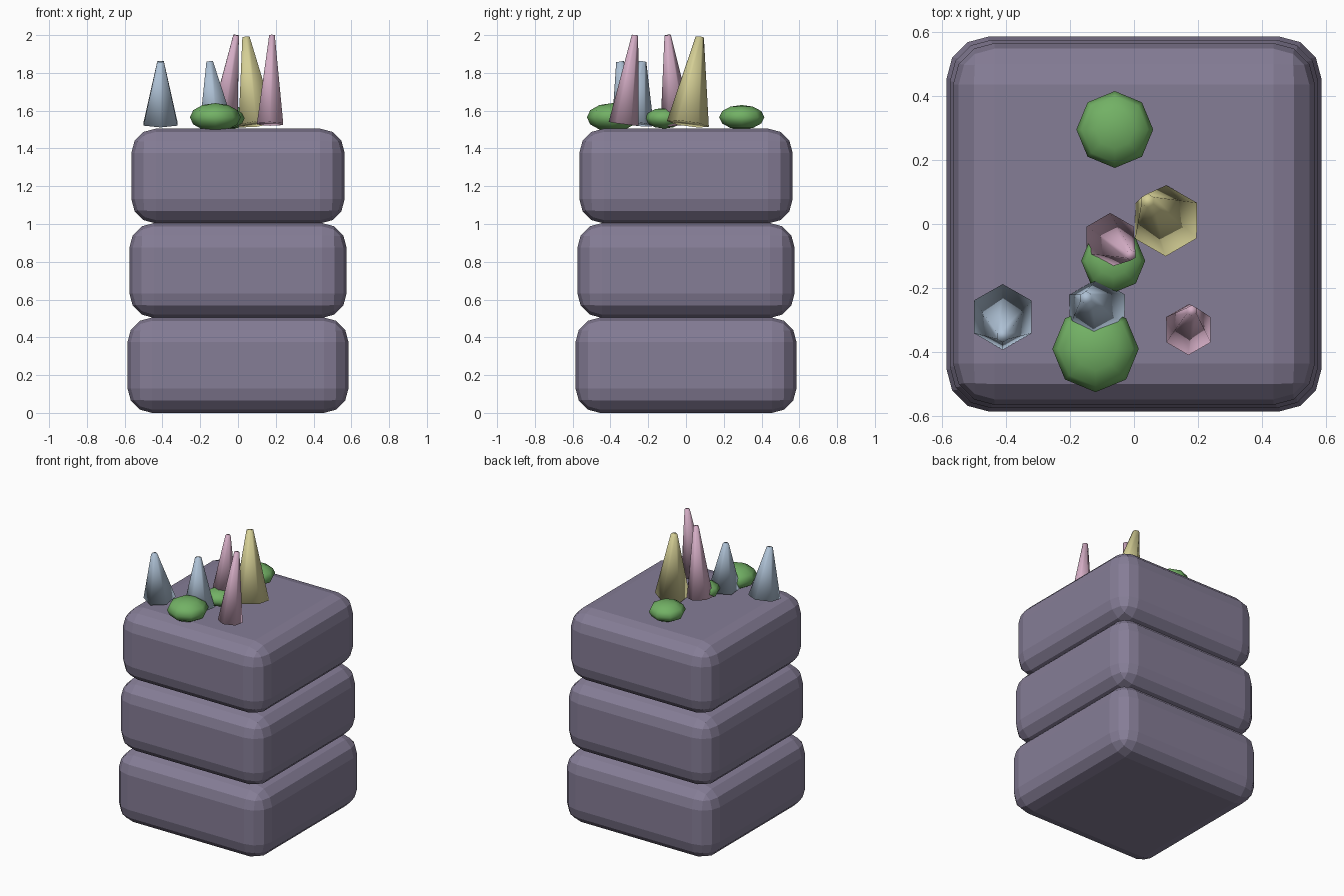
import bpy, bmesh, math
from mathutils import Vector, Matrix

if "Cube" in bpy.data.objects:
    bpy.data.objects.remove(bpy.data.objects["Cube"])


def material(name, rgb):
    m = bpy.data.materials.new(name)
    m.diffuse_color = (*rgb, 1)
    m.use_nodes = True
    m.node_tree.nodes["Principled BSDF"].inputs["Base Color"].default_value = m.diffuse_color
    return m


STONE = material("purple_grey_stone", (0.235, 0.205, 0.305))
MOSS = material("moss_green", (0.17, 0.44, 0.13))
BLUE = material("pale_blue_crystal", (0.42, 0.53, 0.66))
PINK = material("pale_pink_crystal", (0.66, 0.42, 0.56))
YELLOW = material("pale_yellow_crystal", (0.66, 0.62, 0.30))


def finish(name, bm, mat, smooth=False):
    bmesh.ops.recalc_face_normals(bm, faces=bm.faces)
    for f in bm.faces:
        f.smooth = smooth
    me = bpy.data.meshes.new(name)
    bm.to_mesh(me)
    bm.free()
    me.materials.append(mat)
    ob = bpy.data.objects.new(name, me)
    bpy.context.collection.objects.link(ob)
    return ob


# Rounded stone block, square in plan
def block(name, half, z0, z1):
    bm = bmesh.new()
    bmesh.ops.create_cube(bm, size=1)
    bmesh.ops.scale(bm, vec=(2 * half, 2 * half, z1 - z0), verts=bm.verts)
    bmesh.ops.translate(bm, vec=(0, 0, (z0 + z1) / 2), verts=bm.verts)
    bmesh.ops.bevel(bm, geom=list(bm.edges), offset=0.13, offset_type='OFFSET',
                    segments=3, profile=0.5, affect='EDGES')
    finish(name, bm, STONE)


# Six-sided tapered crystal leaning from its base centre to its tip
def crystal(name, base, tip, r0, r1, mat):
    base, tip = Vector(base), Vector(tip)
    axis = tip - base
    turn = Vector((0, 0, 1)).rotation_difference(axis)
    bm = bmesh.new()
    rings = []
    for z, r in ((0, r0), (axis.length, r1)):
        ring = []
        for i in range(6):
            a = math.pi / 2 + i * math.pi / 3
            p = Vector((r * math.cos(a), r * math.sin(a), z))
            ring.append(bm.verts.new(base + turn @ p))
        rings.append(ring)
        bm.faces.new(ring)
    for i in range(6):
        j = (i + 1) % 6
        bm.faces.new((rings[0][i], rings[0][j], rings[1][j], rings[1][i]))
    finish(name, bm, mat, True)


# Flattened eight-sided moss clump
def moss(name, centre, r, h):
    bm = bmesh.new()
    bmesh.ops.create_uvsphere(bm, u_segments=8, v_segments=6, radius=1)
    bmesh.ops.scale(bm, vec=(r, r, h), verts=bm.verts)
    bmesh.ops.translate(bm, vec=centre, verts=bm.verts)
    finish(name, bm, MOSS, True)


# Stacked column
block("lower_block", 0.585, 0.0, 0.505)
block("middle_block", 0.575, 0.503, 1.005)
block("upper_block", 0.565, 1.003, 1.505)

# Crystals
crystal("blue_crystal_left", (-0.41, -0.29, 1.53), (-0.41, -0.35, 1.86), 0.104, 0.02, BLUE)
crystal("blue_crystal_middle", (-0.115, -0.27, 1.53), (-0.15, -0.23, 1.86), 0.1, 0.02, BLUE)
crystal("pink_crystal_middle", (-0.075, -0.05, 1.53), (-0.01, -0.097, 2.0), 0.085, 0.017, PINK)
crystal("pink_crystal_right", (0.17, -0.33, 1.53), (0.18, -0.27, 2.0), 0.08, 0.017, PINK)
crystal("yellow_crystal", (0.10, 0.01, 1.53), (0.042, 0.073, 1.99), 0.112, 0.022, YELLOW)

# Moss clumps
moss("moss_back", (-0.06, 0.295, 1.565), 0.12, 0.065)
moss("moss_middle", (-0.065, -0.115, 1.56), 0.1, 0.055)
moss("moss_front", (-0.12, -0.39, 1.565), 0.135, 0.075)
